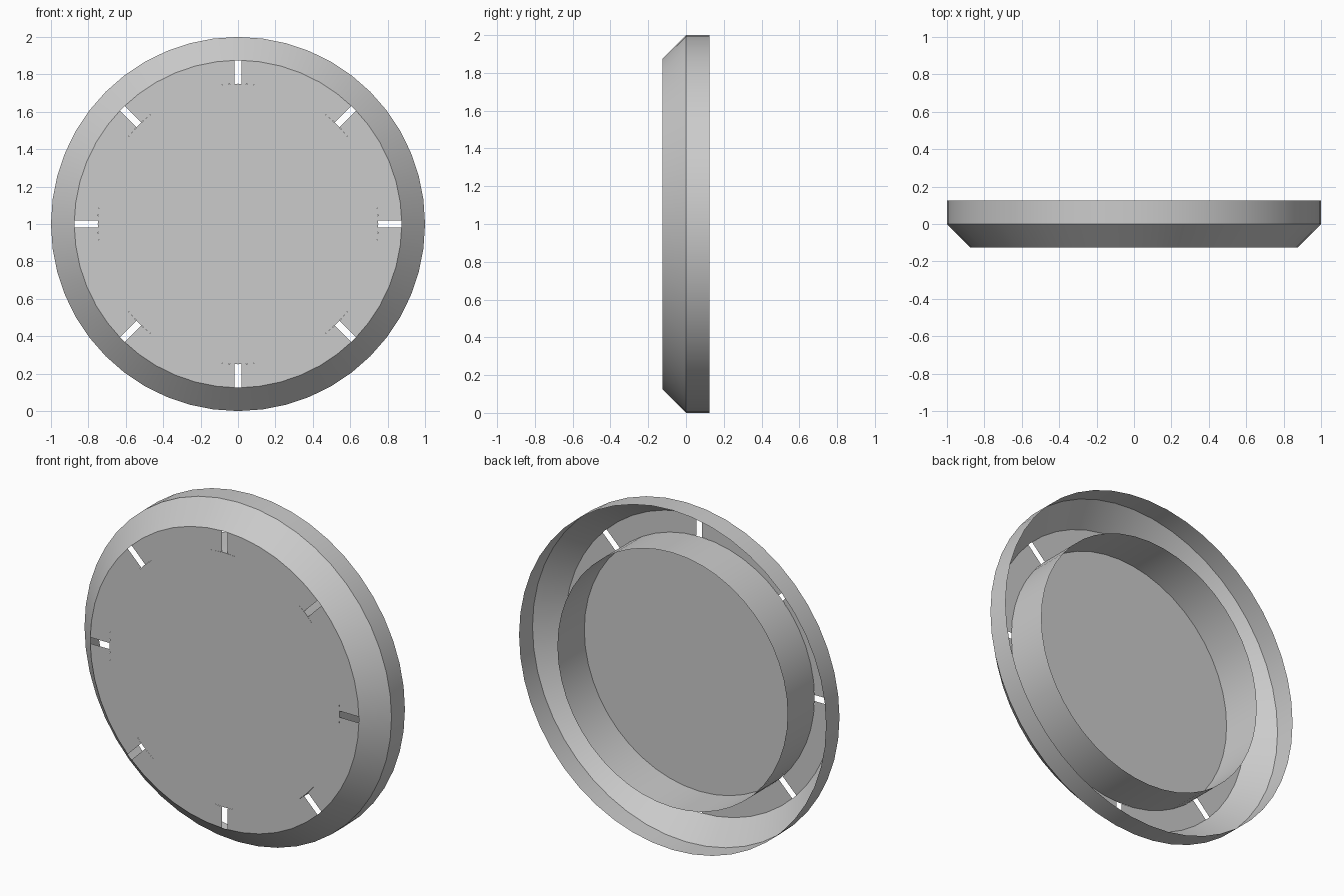
import bpy
import bmesh
from math import sin, cos, asin, radians, pi

cube = bpy.data.objects.get("Cube")
if cube:
    bpy.data.objects.remove(cube, do_unlink=True)

SEGMENTS = 48
SLOTS = 8
OUTER, FACE, INNER = 1.0, 0.875, 0.75   # radii
DEPTH = 0.125                           # half thickness
SLOT_HALF = 0.018

grey = bpy.data.materials.new("plain_grey")
grey.use_nodes = True
grey.diffuse_color = (0.6, 0.6, 0.6, 1)
grey.node_tree.nodes["Principled BSDF"].inputs["Base Color"].default_value = (0.6, 0.6, 0.6, 1)


def point(bm, radius, angle, y):
    """Vertex on an upright circle, angle measured from the top."""
    return bm.verts.new((radius * sin(angle), y, 1 + radius * cos(angle)))


def finish(bm, name):
    mesh = bpy.data.meshes.new(name)
    bm.to_mesh(mesh)
    bm.free()
    mesh.materials.append(grey)
    obj = bpy.data.objects.new(name, mesh)
    bpy.context.collection.objects.link(obj)
    bpy.ops.object.select_all(action="DESELECT")
    obj.select_set(True)
    bpy.context.view_layer.objects.active = obj
    bpy.ops.object.shade_smooth_by_angle(angle=radians(30))


def lathe(name, profile):
    """Open sheet turned about the y axis, profile runs front to back."""
    bm = bmesh.new()
    rings = [[point(bm, r, 2 * pi * i / SEGMENTS, y) for i in range(SEGMENTS)]
             for r, y in profile]
    for front, back in zip(rings, rings[1:]):
        for i in range(SEGMENTS):
            j = (i + 1) % SEGMENTS
            bm.faces.new((front[i], front[j], back[j], back[i]))
    finish(bm, name)


# Bevelled outer rim and inner collar, both open at the back
lathe("outer_rim", [(FACE, -DEPTH), (OUTER, 0), (OUTER, DEPTH)])
lathe("inner_collar", [(INNER, -DEPTH), (INNER, DEPTH)])

# Round centre of the front
bm = bmesh.new()
circle = [point(bm, INNER, 2 * pi * i / SEGMENTS, -DEPTH) for i in range(SEGMENTS)]
bm.faces.new(circle[::-1])
finish(bm, "front_disc")

# Flat border of the front, broken by parallel-sided radial slots
bm = bmesh.new()
steps = SEGMENTS // SLOTS
for k in range(SLOTS):
    arcs = []
    for radius in (INNER, FACE):
        gap = asin(SLOT_HALF / radius)
        start, end = 2 * pi * k / SLOTS, 2 * pi * (k + 1) / SLOTS
        angles = [start + gap]
        angles += [start + (end - start) * j / steps for j in range(1, steps)]
        angles.append(end - gap)
        arcs.append([point(bm, radius, a, -DEPTH) for a in angles])
    low, high = arcs
    for j in range(steps):
        bm.faces.new((low[j], low[j + 1], high[j + 1], high[j]))
finish(bm, "slotted_border")
